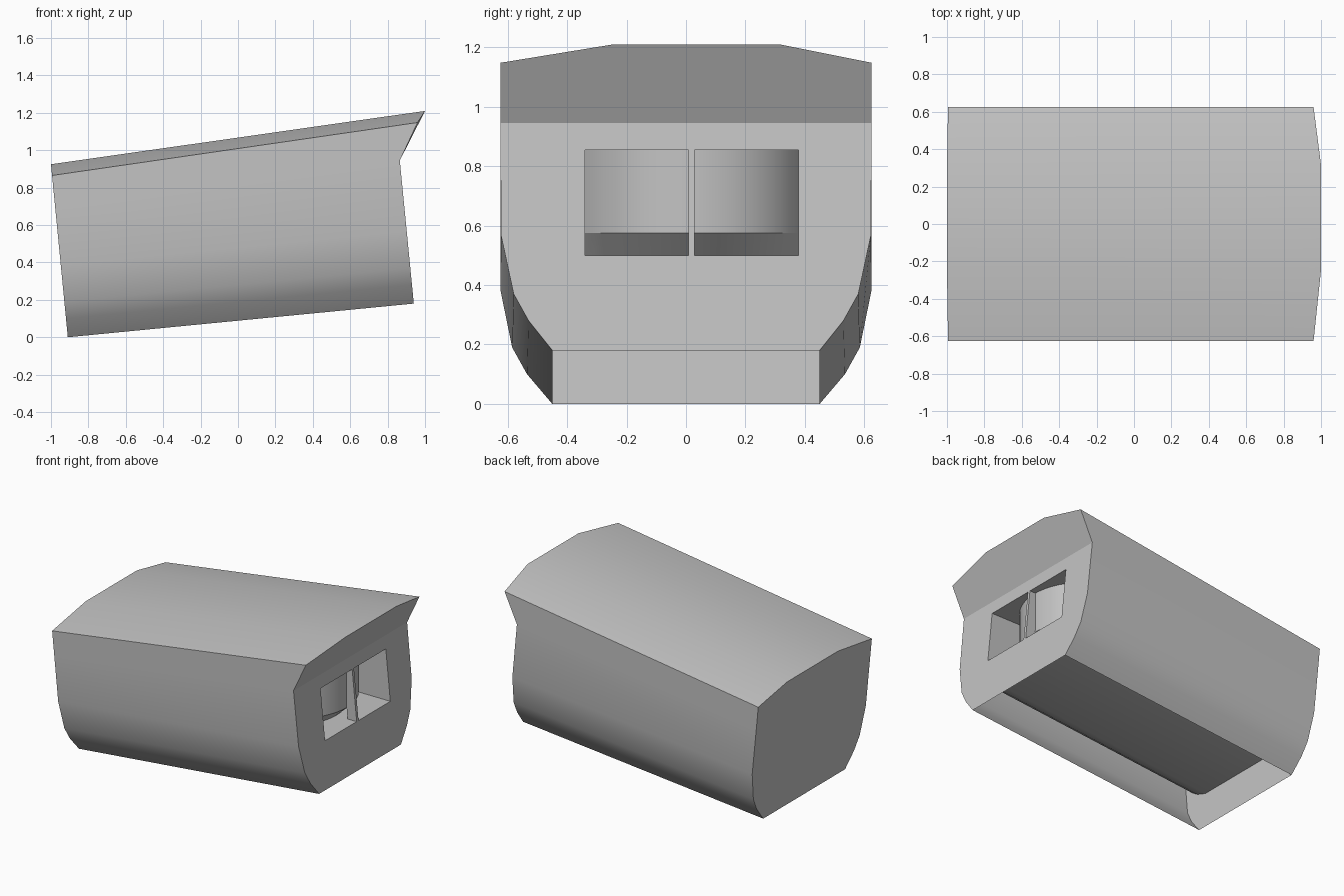
import bpy, bmesh, math

cube = bpy.data.objects.get("Cube")
if cube:
    bpy.data.objects.remove(cube)

grey = bpy.data.materials.new("light_grey")
grey.use_nodes = True
COLOUR = (0.55, 0.55, 0.55, 1)
grey.diffuse_color = COLOUR
grey.node_tree.nodes["Principled BSDF"].inputs["Base Color"].default_value = COLOUR


def finish(name, bm, fix_normals=True):
    if fix_normals:
        bmesh.ops.recalc_face_normals(bm, faces=bm.faces)
    mesh = bpy.data.meshes.new(name)
    bm.to_mesh(mesh)
    bm.free()
    mesh.materials.append(grey)
    obj = bpy.data.objects.new(name, mesh)
    bpy.context.collection.objects.link(obj)
    bpy.ops.object.select_all(action='DESELECT')
    obj.select_set(True)
    bpy.context.view_layer.objects.active = obj
    bpy.ops.object.shade_smooth_by_angle(angle=math.radians(25))
    return obj


def rear_x(z):
    return -0.91 - 0.0973 * z


def face_x(z):
    return 0.94 - 0.098 * (z - 0.18)


def mirrored(half):
    # +y half, from the bottom up, then back down the -y half
    return half + [(x, -y, z) for x, y, z in reversed(half)]


def loft(bm, a, b):
    va, vb = [bm.verts.new(p) for p in a], [bm.verts.new(p) for p in b]
    for i in range(len(a) - 1):
        bm.faces.new((va[i], va[i + 1], vb[i + 1], vb[i]))
    return va, vb


# Hull: tilted sleeve, open underneath, closed at the rear end
rear_half = [(0.45, 0), (0.535, 0.1), (0.585, 0.19), (0.625, 0.385),
             (0.625, 0.7), (0.625, 0.865), (0.28, 0.925)]
face_half = [(0.45, 0.18), (0.53, 0.28), (0.58, 0.37), (0.622, 0.565), (0.625, 0.945)]
rear = mirrored([(rear_x(z), y, z) for y, z in rear_half])
lower = [(face_x(z), y, z) for y, z in face_half]
front = mirrored(lower + [(0.96, 0.625, 1.148), (1.0, 0.28, 1.21)])
for ring in (rear, front):
    for i in (6, 7):
        x, y, z = ring[i]
        ring[i] = (x, y + 0.035, z)
bm = bmesh.new()
rear_verts, front_verts = loft(bm, rear, front)
bm.faces.new(rear_verts)
bm.faces.new(front_verts[4:10])      # overhanging brow
finish("hull", bm)

# End panel with two window openings
Y0, Y1, MID0, MID1, Z0, Z1 = -0.34, 0.378, 0.008, 0.028, 0.5, 0.855
bm = bmesh.new()
bm.faces.new([bm.verts.new(p) for p in reversed(mirrored(lower))])
cuts = [((0, y, 0), (0, 1, 0)) for y in (Y0, MID0, MID1, Y1)]
cuts += [((0, 0, z), (0, 0, 1)) for z in (Z0, Z1)]
for point, normal in cuts:
    bmesh.ops.bisect_plane(bm, geom=bm.verts[:] + bm.edges[:] + bm.faces[:],
                           plane_co=point, plane_no=normal)
holes = []
for f in bm.faces:
    c = f.calc_center_median()
    if Z0 < c.z < Z1 and (Y0 < c.y < MID0 or MID1 < c.y < Y1):
        holes.append(f)
bmesh.ops.delete(bm, geom=holes, context='FACES')
bm.normal_update()
for f in bm.faces:
    if f.normal.x < 0:
        f.normal_flip()
finish("end_panel", bm, False)

# Raised underside set up inside the hull
under_half = [(0, 0.26), (0.42, 0.26), (0.5, 0.29), (0.56, 0.33), (0.615, 0.39)]
section = [(-y, z) for y, z in reversed(under_half)] + under_half[1:]
bm = bmesh.new()
loft(bm, [(rear_x(z), y, z) for y, z in section],
     [(face_x(z + 0.18), y, z + 0.18) for y, z in section])
bm.normal_update()
for f in bm.faces:
    if f.normal.z > 0:
        f.normal_flip()
finish("underside", bm, False)

# Recess behind the windows: floor, walls and ceiling facing inwards
DEPTH = 0.3
corners = [(Y0, Z0), (Y1, Z0), (Y1, Z1), (Y0, Z1), (Y0, Z0)]
bm = bmesh.new()
loft(bm, [(face_x(z), y, z) for y, z in corners],
     [(face_x(z) - DEPTH, y, z) for y, z in corners])
bm.normal_update()
for f in bm.faces:
    c = f.calc_center_median()
    if f.normal.y * (c.y - 0.02) + f.normal.z * (c.z - 0.68) > 0:
        f.normal_flip()
finish("window_recess", bm, False)

# Rounded drum in the recess, with a chamfered lower lip
RADIUS, CENTRE_Y = 0.4, 0.019
CENTRE_X = face_x(0.7) - 0.06 - RADIUS


def arc(z, back):
    pts = []
    for i in range(25):
        y = Y0 + (Y1 - Y0) * i / 24
        reach = math.sqrt(RADIUS ** 2 - (y - CENTRE_Y) ** 2)
        pts.append((CENTRE_X + reach - back, y, z))
    return pts


for name, low, high in (("drum", arc(0.575, 0), arc(Z1, 0)),
                        ("drum_lip", arc(Z0, 0.08), arc(0.575, 0))):
    bm = bmesh.new()
    loft(bm, low, high)
    bm.normal_update()
    for f in bm.faces:
        if f.normal.x < 0:
            f.normal_flip()
    finish(name, bm, False)

# Thin divider between the two windows
bm = bmesh.new()
sides = [(MID0, 0), (MID0, 0.07), (MID1, 0.07), (MID1, 0), (MID0, 0)]
loft(bm, [(face_x(Z0) - d, y, Z0) for y, d in sides],
     [(face_x(Z1) - d, y, Z1) for y, d in sides])
bmesh.ops.remove_doubles(bm, verts=bm.verts, dist=0.0001)
finish("window_divider", bm)
